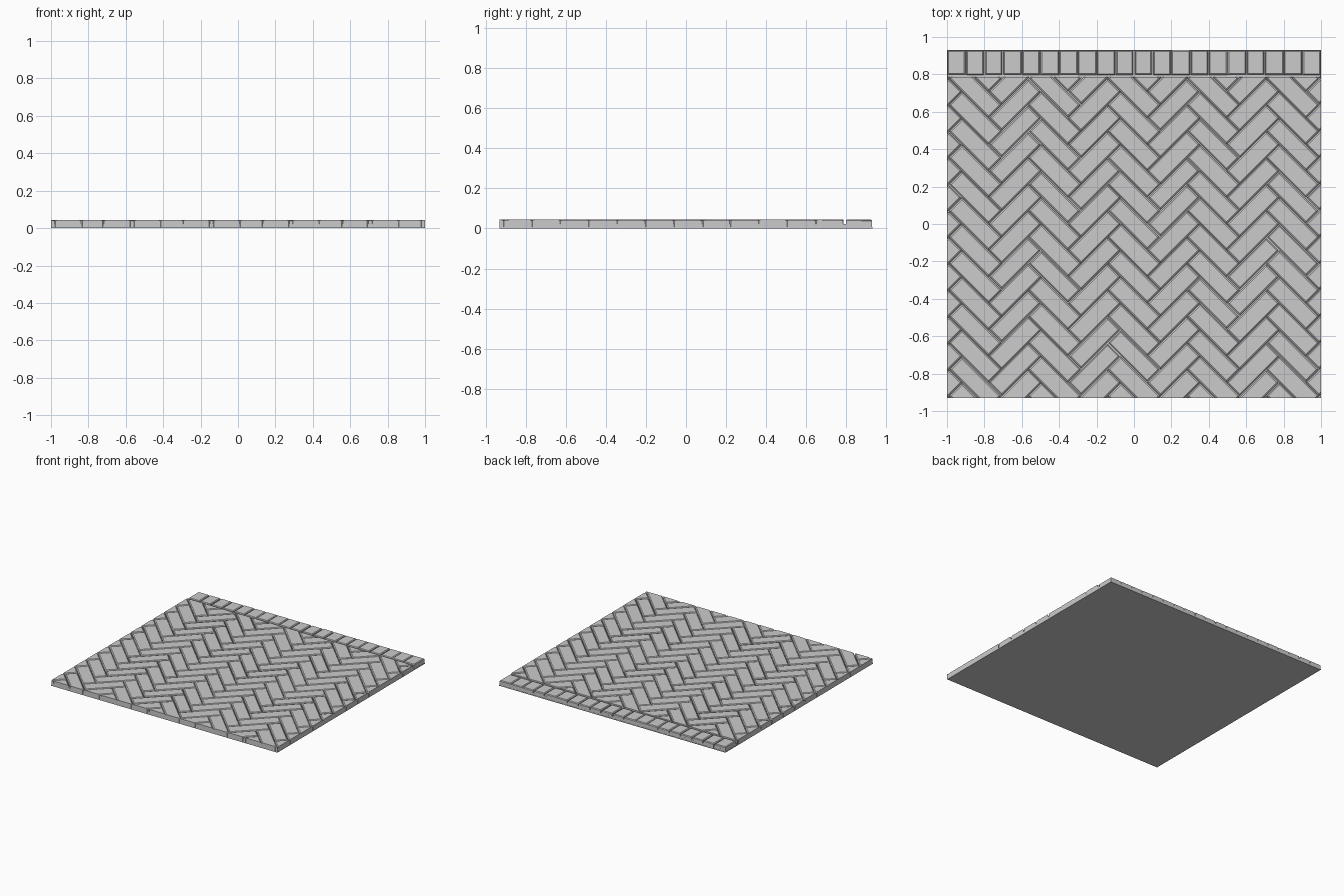
import bpy, bmesh, math, random
from mathutils import Vector, Matrix

if "Cube" in bpy.data.objects:
    bpy.data.objects.remove(bpy.data.objects["Cube"])

random.seed(4)
X, Y0, Y1, YB = 1.0, -0.93, 0.93, 0.785   # slab extents and end of the herringbone field
W, L = 0.1, 0.3                          # brick module
TOP, BOT = 0.043, 0.006
S = math.sqrt(0.5)


def add_brick(bm, cx, cy, length, width, angle, gap=0.003, bevel=0.007, tilt=0.004):
    """Block with chamfered top edges and a slight random settling."""
    rot = Matrix.Rotation(angle, 3, 'Z')
    hx, hy = (length - gap) / 2, (width - gap) / 2
    tx, ty = random.uniform(-tilt, tilt), random.uniform(-tilt, tilt)
    dz = random.uniform(-0.0005, 0.001)
    rings = []
    for z, inset in ((BOT, 0), (TOP - 0.005, 0), (TOP, bevel)):
        ring = []
        for sx, sy in ((-1, -1), (1, -1), (1, 1), (-1, 1)):
            x, y = sx * (hx - inset), sy * (hy - inset)
            zz = z if z == BOT else z + dz + x * tx + y * ty
            p = rot @ Vector((x, y, 0))
            ring.append(bm.verts.new((cx + p.x, cy + p.y, zz)))
        rings.append(ring)
    bm.faces.new(rings[0][::-1])
    bm.faces.new(rings[-1])
    for a, b in zip(rings, rings[1:]):
        for i in range(4):
            j = (i + 1) % 4
            bm.faces.new((a[i], a[j], b[j], b[i]))


def cut(bm, co, no):
    """Trim everything beyond a plane and cap the cut bricks."""
    bmesh.ops.bisect_plane(bm, geom=bm.verts[:] + bm.edges[:] + bm.faces[:], dist=1e-6,
                           plane_co=co, plane_no=no, clear_outer=True)
    bmesh.ops.holes_fill(bm, edges=[e for e in bm.edges if e.is_boundary], sides=0)


def finish(bm, name):
    bmesh.ops.recalc_face_normals(bm, faces=bm.faces)
    me = bpy.data.meshes.new(name)
    bm.to_mesh(me)
    bm.free()
    ob = bpy.data.objects.new(name, me)
    bpy.context.collection.objects.link(ob)
    return ob


def slab(name, y0, y1, z0, z1, hx):
    bm = bmesh.new()
    bmesh.ops.create_cube(bm, size=1)
    for v in bm.verts:
        v.co = (v.co.x * 2 * hx, (y0 + y1) / 2 + v.co.y * (y1 - y0), (z0 + z1) / 2 + v.co.z * (z1 - z0))
    return finish(bm, name)


# Base and the mortar bed seen in the joints
slab("base_slab", Y0, Y1, 0, BOT, X)
slab("mortar_bed", Y0 + 0.002, Y1 - 0.002, BOT, 0.022, X - 0.002)

# Herringbone field: u runs down-right, v runs up-right
bm = bmesh.new()
for b in range(-4, 5):
    for a in range(-16, 17):
        for cu, cv, ang in ((0.5, 0.5, -math.pi / 4), (2.5, 1.5, math.pi / 4)):
            u = (cu - a + 3 * b - 0.5) * W
            v = (cv + a + 3 * b - 0.5) * W
            x, y = (u + v) * S, (v - u) * S
            if abs(x) < X + 0.15 and Y0 - 0.15 < y < YB + 0.15:
                g = random.choice((0.002, 0.002, 0.003, 0.004, 0.008))
                add_brick(bm, x, y, L, W, ang, gap=g)
cut(bm, (X, 0, 0), (1, 0, 0))
cut(bm, (-X, 0, 0), (-1, 0, 0))
cut(bm, (0, Y0, 0), (0, -1, 0))
cut(bm, (0, YB, 0), (0, 1, 0))
finish(bm, "herringbone_bricks")

# Soldier course along the back edge
bm = bmesh.new()
for i in range(20):
    g = random.choice((0.002, 0.004, 0.009))
    add_brick(bm, -0.95 + 0.1 * i, 0.863, 0.134 + random.uniform(-0.003, 0), W + 0.002 - g,
              math.pi / 2, gap=0.002, bevel=0.006)
cut(bm, (X, 0, 0), (1, 0, 0))
cut(bm, (-X, 0, 0), (-1, 0, 0))
cut(bm, (0, Y1, 0), (0, 1, 0))
finish(bm, "border_bricks")
